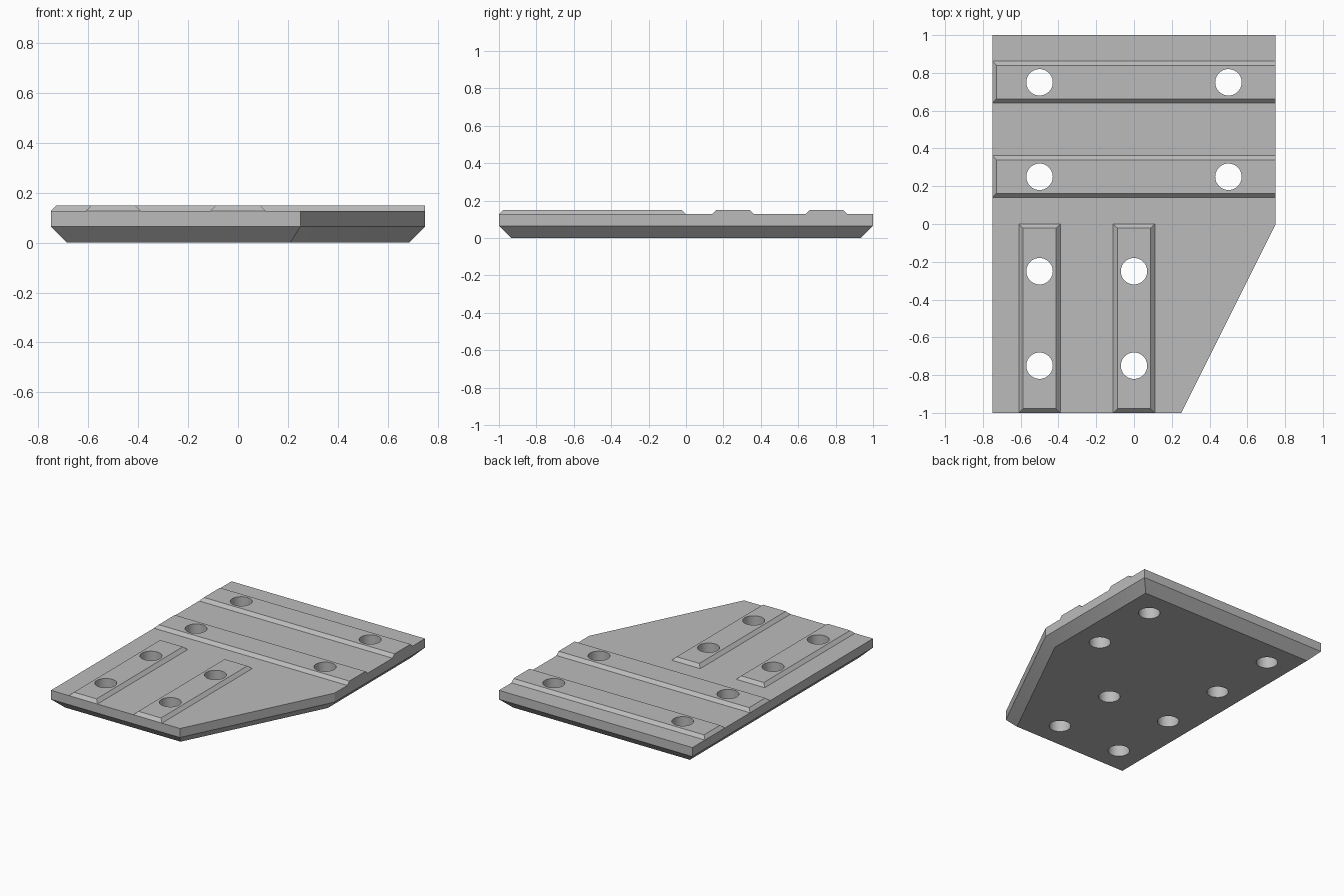
import bpy, bmesh, math
from mathutils import Vector

default = bpy.data.objects.get("Cube")
if default:
    bpy.data.objects.remove(default, do_unlink=True)

SEAM, DECK, TOP = 0.065, 0.128, 0.15
OUTLINE = [(-0.75, -1), (0.25, -1), (0.75, 0), (0.75, 1), (-0.75, 1)]
HOLES = [(x, y) for x in (-0.5, 0.5) for y in (0.25, 0.75)]
HOLES += [(x, y) for x in (-0.5, 0) for y in (-0.25, -0.75)]

grey = bpy.data.materials.new("plain grey")
grey.use_nodes = True
colour = (0.5, 0.5, 0.5, 1)
grey.diffuse_color = colour
grey.node_tree.nodes["Principled BSDF"].inputs["Base Color"].default_value = colour


def inset(points, d):
    """Move every side of a counter-clockwise outline inward by d."""
    result = []
    for i, p in enumerate(points):
        p, a, b = Vector(p), Vector(points[i - 1]), Vector(points[(i + 1) % len(points)])
        u, v = (p - a).normalized(), (b - p).normalized()
        n, m = Vector((-u.y, u.x)), Vector((-v.y, v.x))
        result.append(p + (n + m) * d / (1 + n.dot(m)))
    return result


def loft(name, low, high, z0, z1, round_corner=0):
    """Solid between two matching outlines, with optional rounded corners."""
    bm = bmesh.new()
    a = [bm.verts.new((*p, z0)) for p in low]
    b = [bm.verts.new((*p, z1)) for p in high]
    bm.faces.new(a[::-1])
    bm.faces.new(b)
    for i in range(len(a)):
        j = (i + 1) % len(a)
        bm.faces.new((a[i], a[j], b[j], b[i]))
    if round_corner:
        corners = [e for e in bm.edges if e.verts[0].co.z != e.verts[1].co.z
                   and e.calc_face_angle() > math.radians(40)]
        bmesh.ops.bevel(bm, geom=corners, offset=round_corner, segments=6,
                        profile=0.5, affect='EDGES')
    return add_object(name, bm)


def add_object(name, bm):
    mesh = bpy.data.meshes.new(name)
    bm.to_mesh(mesh)
    bm.free()
    mesh.materials.append(grey)
    obj = bpy.data.objects.new(name, mesh)
    bpy.context.collection.objects.link(obj)
    return obj


def rib(name, x0, x1, y0, y1, open_end=False):
    """Raised strip with sloping sides; an open end stays upright."""
    s = 0.022
    xr = x1 if open_end else x1 - s
    low = [(x0, y0), (x1, y0), (x1, y1), (x0, y1)]
    high = [(x0 + s, y0 + s), (xr, y0 + s), (xr, y1 - s), (x0 + s, y1 - s)]
    return loft(name, low, high, DECK, TOP)


# Plate: chamfered underside and upright rim
parts = [loft("plate_underside", inset(OUTLINE, SEAM), OUTLINE, 0, SEAM),
         loft("plate_body", OUTLINE, OUTLINE, SEAM, DECK, 0.02)]

# Raised ribs across the back and along the front
for label, y in (("middle", 0.25), ("back", 0.75)):
    parts.append(rib(label + "_cross_rib", -0.75, 0.75, y - 0.11, y + 0.112, True))
for label, x in (("right", -0.5), ("left", 0)):
    parts.append(rib(label + "_front_rib", x - 0.11, x + 0.11, -1, 0))

# Fuse the parts into one solid, then drill the holes
bm = bmesh.new()
for x, y in HOLES:
    ring = bmesh.ops.create_cone(bm, cap_ends=True, segments=40, radius1=0.07,
                                 radius2=0.07, depth=1)
    bmesh.ops.translate(bm, verts=ring["verts"], vec=(x, y, 0))
drill = add_object("hole_cutter", bm)
drill.hide_render = True

for part in parts:
    bpy.ops.object.select_all(action='DESELECT')
    part.select_set(True)
    bpy.context.view_layer.objects.active = part
    cut = part.modifiers.new("holes", 'BOOLEAN')
    cut.operation = 'DIFFERENCE'
    cut.solver = 'EXACT'
    cut.object = drill
    bpy.ops.object.modifier_apply(modifier=cut.name)
    bpy.ops.object.shade_smooth_by_angle(angle=math.radians(20))
bpy.data.objects.remove(drill, do_unlink=True)
